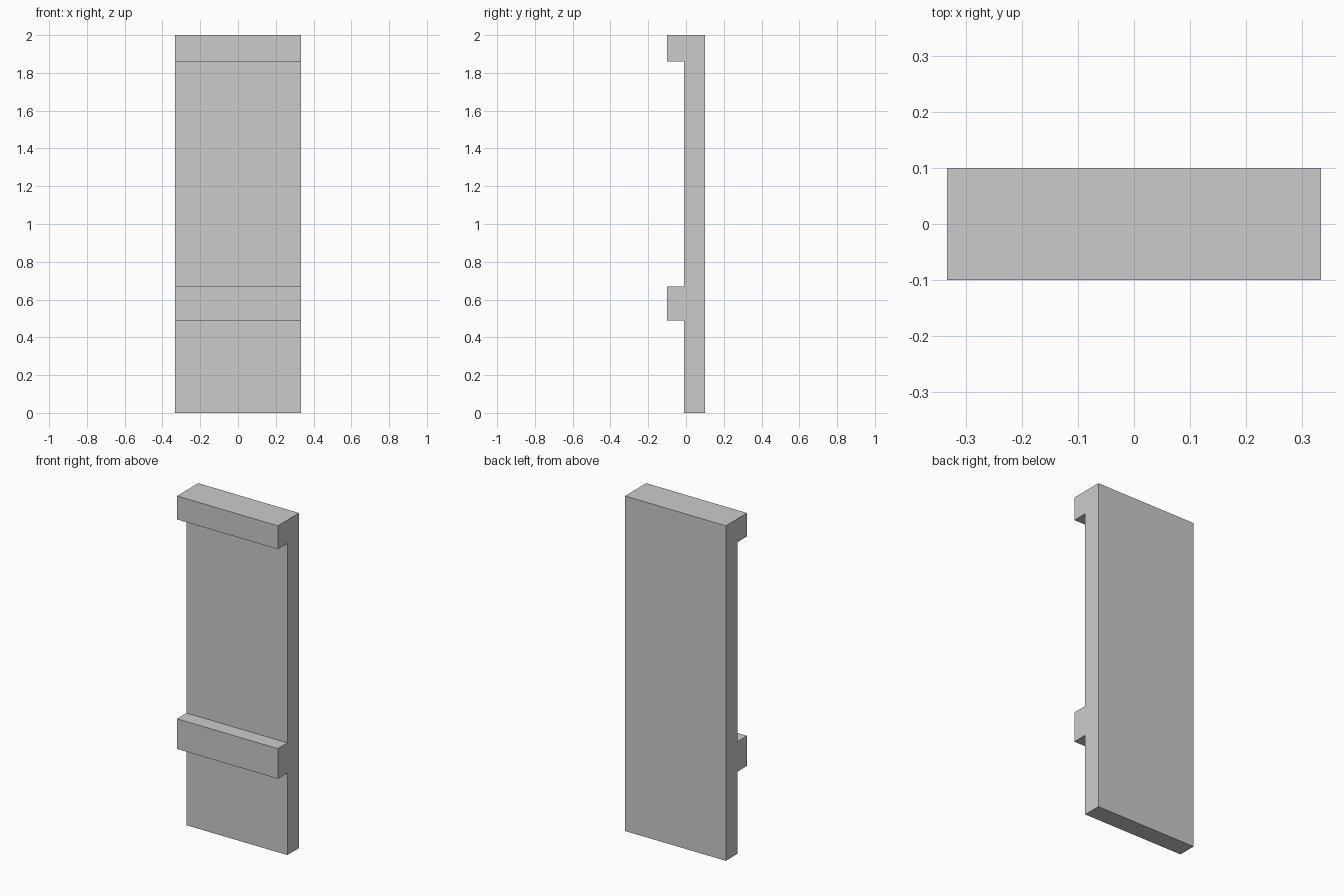
import bpy
import bmesh

# Remove the default cube
cube = bpy.data.objects.get("Cube")
if cube:
    bpy.data.objects.remove(cube, do_unlink=True)

HALF_WIDTH = 0.333
BACK, FACE, RAIL = 0.1, -0.01, -0.1   # depth of back, panel face and rail fronts
TOP = 2.0
RAILS = [(0.49, 0.67), (1.86, TOP)]   # bottom and top of each rail

# Plain grey
grey = bpy.data.materials.new("plain_grey")
grey.use_nodes = True
colour = (0.6, 0.6, 0.6, 1)
grey.diffuse_color = colour
grey.node_tree.nodes["Principled BSDF"].inputs["Base Color"].default_value = colour

# Side profile: flat panel with rails stepping out of its front
profile = [(BACK, 0), (FACE, 0)]
for low, high in RAILS:
    profile += [(FACE, low), (RAIL, low), (RAIL, high)]
    if high < TOP:
        profile.append((FACE, high))
profile.append((BACK, TOP))

# Extrude the profile across the width
bm = bmesh.new()
side = bm.faces.new([bm.verts.new((-HALF_WIDTH, y, z)) for y, z in profile])
extruded = bmesh.ops.extrude_face_region(bm, geom=[side], use_keep_orig=True)
moved = [g for g in extruded["geom"] if isinstance(g, bmesh.types.BMVert)]
bmesh.ops.translate(bm, verts=moved, vec=(2 * HALF_WIDTH, 0, 0))
bmesh.ops.recalc_face_normals(bm, faces=bm.faces)

mesh = bpy.data.meshes.new("railed_panel")
bm.to_mesh(mesh)
bm.free()
mesh.materials.append(grey)
panel = bpy.data.objects.new("railed_panel", mesh)
bpy.context.collection.objects.link(panel)
